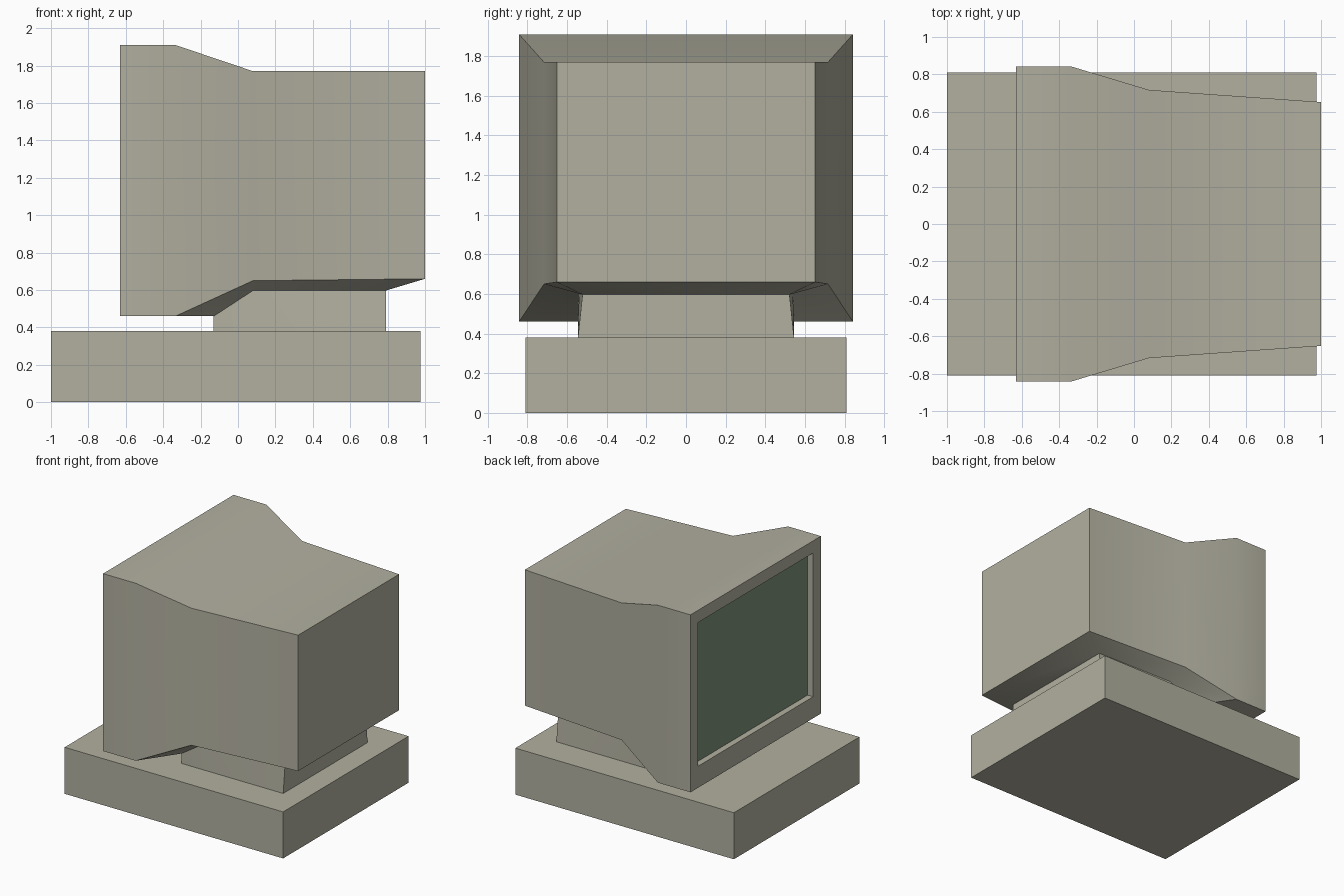
import bpy
import bmesh
import math

cube = bpy.data.objects.get("Cube")
if cube:
    bpy.data.objects.remove(cube, do_unlink=True)


def material(name, rgb):
    mat = bpy.data.materials.new(name)
    mat.use_nodes = True
    mat.diffuse_color = (*rgb, 1)
    mat.node_tree.nodes["Principled BSDF"].inputs["Base Color"].default_value = (*rgb, 1)
    return mat


def finish(bm, name, mat):
    bmesh.ops.recalc_face_normals(bm, faces=bm.faces)
    mesh = bpy.data.meshes.new(name)
    bm.to_mesh(mesh)
    bm.free()
    mesh.materials.append(mat)
    obj = bpy.data.objects.new(name, mesh)
    bpy.context.collection.objects.link(obj)
    bpy.ops.object.select_all(action="DESELECT")
    obj.select_set(True)
    bpy.context.view_layer.objects.active = obj
    bpy.ops.object.shade_smooth_by_angle(angle=math.radians(30))


def ring(bm, x, half, low, high):
    """Rectangle across the x axis, starting at the bottom edge."""
    corners = ((-half, low), (half, low), (half, high), (-half, high))
    return [bm.verts.new((x, y, z)) for y, z in corners]


def bridge(bm, a, b, sides=range(4)):
    for i in sides:
        j = (i + 1) % 4
        bm.faces.new((a[i], a[j], b[j], b[i]))


def box(name, mat, x0, x1, half, low, high):
    bm = bmesh.new()
    a, b = ring(bm, x0, half, low, high), ring(bm, x1, half, low, high)
    bridge(bm, a, b)
    bm.faces.new(a)
    bm.faces.new(b)
    finish(bm, name, mat)


beige = material("beige plastic", (0.445, 0.434, 0.352))
green = material("dark green glass", (0.21, 0.285, 0.2))

# Outline of the underside panel where the neck meets the housing: x, half width, z
panel = ((-0.13, 0.545, 0.46), (0.08, 0.54, 0.597), (0.79, 0.522, 0.597))

# Base unit
box("base_unit", beige, -1.0, 0.975, 0.81, 0.0, 0.38)

# Housing: lofted stations from the bezel to the back
bm = bmesh.new()
stations = ((-0.63, 0.842, 0.46, 1.91), (-0.335, 0.842, 0.46, 1.91),
            (0.08, 0.717, 0.65, 1.77), (1.0, 0.652, 0.66, 1.77))
rings = [ring(bm, *s) for s in stations]
bridge(bm, rings[0], rings[1])
for a, b in zip(rings[1:], rings[2:]):
    bridge(bm, a, b, range(1, 4))
bm.faces.new(rings[-1])

# Housing underside, sloping in to the neck panel
inner = [[bm.verts.new((x, s * half, z)) for s in (-1, 1)] for x, half, z in panel]
outer = [r[:2] for r in rings[1:]]
for k in range(2):
    for side in range(2):
        bm.faces.new((outer[k][side], outer[k + 1][side],
                      inner[k + 1][side], inner[k][side]))
for k in (0, 2):
    bm.faces.new((outer[k][0], outer[k][1], inner[k][1], inner[k][0]))

# Bezel frame and screen recess
opening = (0.742, 0.636, 1.81)
rim = ring(bm, -0.63, *opening)
recess = ring(bm, -0.58, *opening)
bridge(bm, rings[0], rim)
bridge(bm, rim, recess)
finish(bm, "monitor_housing", beige)

# Screen glass
box("screen", green, -0.58, -0.575, *opening)

# Neck, following the underside panel and flaring a little at its foot
bm = bmesh.new()
top = [[bm.verts.new((x, s * half, z)) for s in (-1, 1)] for x, half, z in panel]
foot = [[bm.verts.new((x, s * 0.545, 0.38)) for s in (-1, 1)] for x, _, _ in panel]
for k in range(2):
    for side in range(2):
        bm.faces.new((top[k][side], top[k + 1][side],
                      foot[k + 1][side], foot[k][side]))
    bm.faces.new((top[k][0], top[k][1], top[k + 1][1], top[k + 1][0]))
for k in (0, 2):
    bm.faces.new((top[k][0], top[k][1], foot[k][1], foot[k][0]))
finish(bm, "neck", beige)
